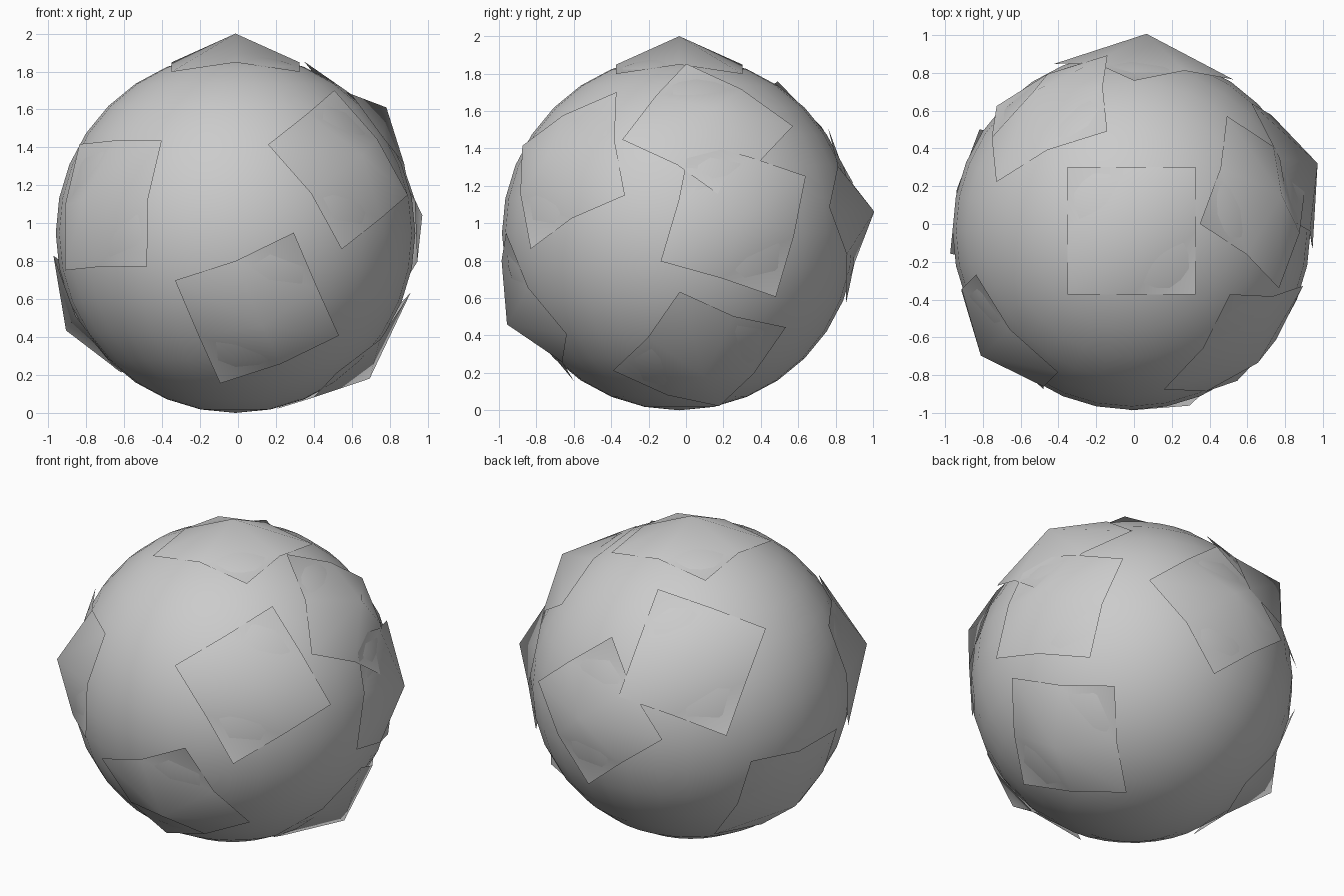
import bpy, bmesh
from mathutils import Vector

if "Cube" in bpy.data.objects:
    bpy.data.objects.remove(bpy.data.objects["Cube"])

CENTER = Vector((-0.013, -0.036, 0.948))
RADIUS = 0.948
HALF = 0.338      # half width of a panel
APEX, MID, CORNER = 1.052, 0.90, 0.85   # heights above the ball centre

# Main ball
bpy.ops.mesh.primitive_uv_sphere_add(segments=32, ring_count=16, radius=RADIUS, location=CENTER)
ball = bpy.context.object
ball.name = "ball"
bpy.ops.object.shade_smooth()


# Square 2x2 panel lying on the ball with its middle raised
def panel(name, direction, corner):
    n = Vector(direction).normalized()
    c = Vector(corner) - CENTER
    c = (c - n * c.dot(n)).normalized()      # towards the (+u, -v) corner
    s = n.cross(c)
    u = (c + s).normalized()
    v = n.cross(u)
    bm = bmesh.new()
    grid = []
    for j in (-1, 0, 1):
        for i in (-1, 0, 1):
            h = (APEX, MID, CORNER)[abs(i) + abs(j)]
            grid.append(bm.verts.new(u * i * HALF + v * j * HALF + n * h))
    for j in range(2):
        for i in range(2):
            k = j * 3 + i
            f = bm.faces.new([grid[k], grid[k + 1], grid[k + 4], grid[k + 3]])
            f.smooth = True
    # split along the same diagonal in every quad
    for f in list(bm.faces):
        a, b, c4, d = f.verts[:]
        bm.faces.remove(f)
        for tri in ((a, b, c4), (a, c4, d)):
            bm.faces.new(tri).smooth = True
    mesh = bpy.data.meshes.new(name)
    bm.to_mesh(mesh)
    bm.free()
    ob = bpy.data.objects.new(name, mesh)
    ob.location = CENTER
    bpy.context.collection.objects.link(ob)


# Panels: outward direction and one corner point that fixes the twist
PANELS = {
    "top_panel": ((0, 0, 1), (0.325, -0.374, 1.80)),
    "front_right_panel": ((0.636, -0.665, 0.393), (0.54, -0.82, 0.865)),
    "front_left_panel": ((-0.758, -0.629, 0.172), (-0.48, -0.87, 0.775)),
    "front_lower_panel": ((0.133, -0.876, -0.465), (-0.09, -0.606, 0.16)),
    "right_upper_panel": ((0.755, 0.178, 0.629), (0.91, 0.23, 1.11)),
    "right_panel": ((0.936, 0.339, 0.09), (0.745, 0.48, 0.61)),
    "right_lower_panel": ((0.672, 0.127, -0.729), (0.525, -0.38, 0.21)),
    "back_panel": ((0.075, 0.985, 0.108), (0.0, 0.76, 1.52)),
    "left_lower_panel": ((-0.85, 0.2, -0.488), (-0.82, 0.505, 0.83)),
    "back_left_panel": ((-0.496, 0.698, 0.516), (-0.72, 0.595, 0.97)),
}
for name, (direction, corner) in PANELS.items():
    panel(name, direction, corner)
